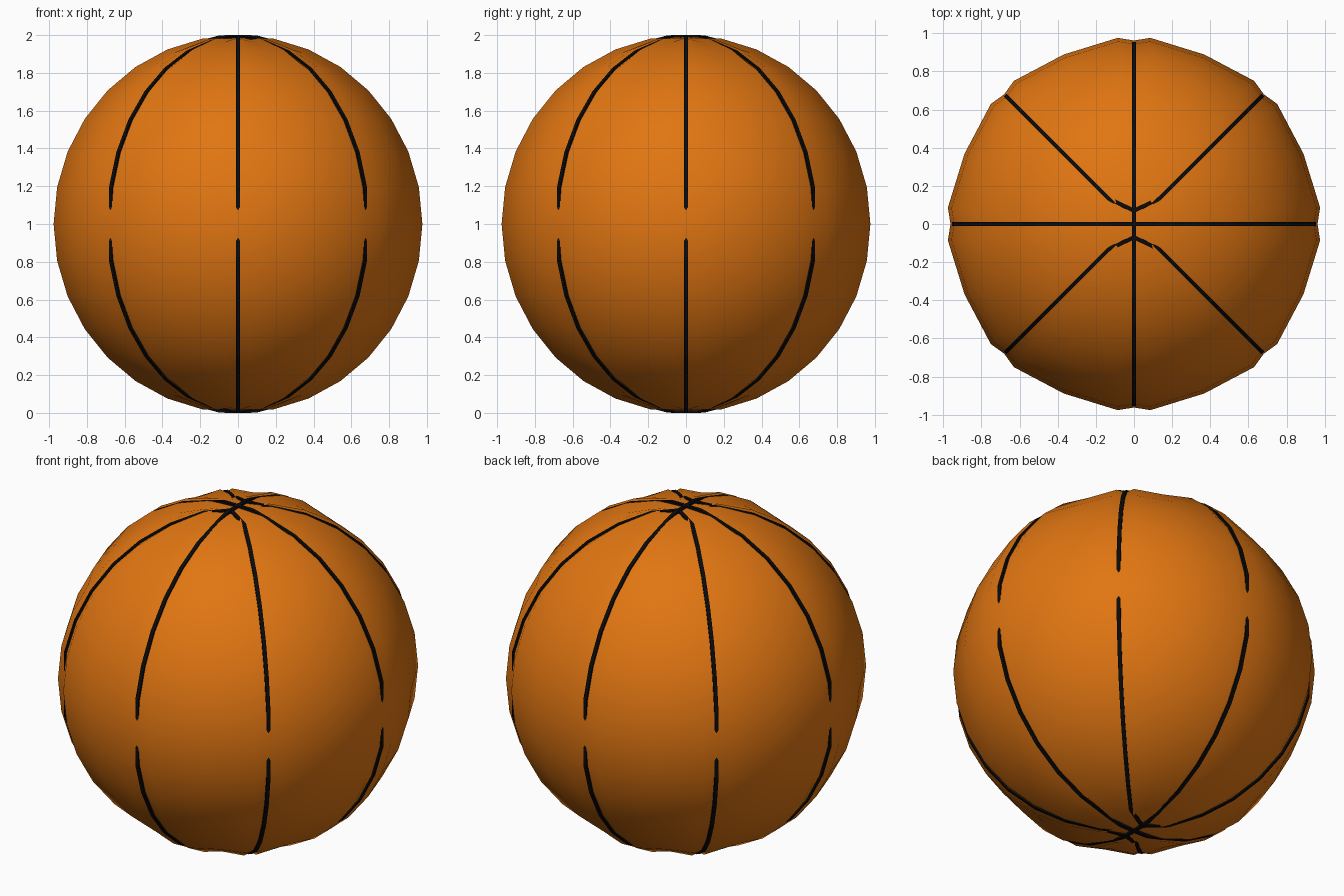
import bpy
import bmesh
from math import radians, sin, cos
from mathutils import Vector

cube = bpy.data.objects.get("Cube")
if cube:
    bpy.data.objects.remove(cube, do_unlink=True)

WIDE, TALL = 0.98, 1.0          # semi-axes of the ball
CENTRE = Vector((0, 0, 1))
STEP = 11.25                    # latitude spacing


def material(name, colour):
    mat = bpy.data.materials.new(name)
    mat.use_nodes = True
    mat.diffuse_color = colour
    bsdf = mat.node_tree.nodes["Principled BSDF"]
    bsdf.inputs["Base Color"].default_value = colour
    bsdf.inputs["Roughness"].default_value = 0.8
    return mat


def point(azimuth, latitude, scale):
    a, l = radians(azimuth), radians(latitude)
    return Vector((WIDE * cos(l) * cos(a), WIDE * cos(l) * sin(a), TALL * sin(l))) * scale


def finish(bm, name, mat):
    bmesh.ops.recalc_face_normals(bm, faces=bm.faces)
    mesh = bpy.data.meshes.new(name)
    bm.to_mesh(mesh)
    bm.free()
    obj = bpy.data.objects.new(name, mesh)
    bpy.context.collection.objects.link(obj)
    mesh.materials.append(mat)
    return obj


def skin(bm, rows):
    """Join neighbouring closed rows of vertices with quads."""
    for low, high in zip(rows, rows[1:]):
        for i in range(len(low)):
            j = (i + 1) % len(low)
            bm.faces.new((low[i], low[j], high[j], high[i]))


orange = material("ball_orange", (0.75, 0.18, 0.006, 1))
black = material("seam_black", (0.003, 0.003, 0.003, 1))

# Ball: eight panels that dip into a shallow groove at every seam
section = [(0, 0.982), (5, 1.0), (22.5, 0.982), (40, 1.0)]
columns = [(45 * k + a, s) for k in range(8) for a, s in section]
latitudes = [STEP * k for k in range(-7, 8)]
latitudes = [-84.4] + latitudes + [84.4]
bm = bmesh.new()
rows = []
for lat in latitudes:
    near_pole = abs(lat) > 80
    rows.append([bm.verts.new(CENTRE + point(a, lat, 0.99 if near_pole else s))
                 for a, s in columns])
skin(bm, rows)
for row, z in ((rows[0], -1), (rows[-1], 1)):
    pole = bm.verts.new(CENTRE + Vector((0, 0, 0.99 * z)))
    for i in range(len(row)):
        bm.faces.new((row[i - 1], row[i], pole))
ball = finish(bm, "ball_panels", orange)
for face in ball.data.polygons:
    face.use_smooth = True
# Round normals keep the panels shading as one even ball
ball.data.normals_split_custom_set_from_vertices(
    [(v.co - CENTRE).normalized() for v in ball.data.vertices])

# Seams: thin straps from pole to pole; the diagonal ones join beside the pole
HALF_WIDTH, DEPTH = 0.011, 0.025
for k in range(8):
    az = 45 * k
    side = Vector((-sin(radians(az)), cos(radians(az)), 0)) * HALF_WIDTH
    path = [point(az, STEP * n, 0.994) for n in range(-7, 8) if n]
    if k % 2:
        end = [Vector((0, 0.07 if k < 4 else -0.07, TALL))]
    else:
        end = [point(az, 84.4, 1.0), Vector((0, 0, TALL))]
        end[0].z = TALL - 0.001
    bottom = [Vector((p.x, p.y, -p.z)) for p in reversed(end)]
    bm = bmesh.new()
    rows = []
    for p in bottom + path + end:
        inner = p - p.normalized() * DEPTH
        rows.append([bm.verts.new(CENTRE + q)
                     for q in (p - side, p + side, inner + side, inner - side)])
    skin(bm, rows)
    bm.faces.new(rows[0])
    bm.faces.new(rows[-1])
    finish(bm, f"seam_{k + 1}", black)
